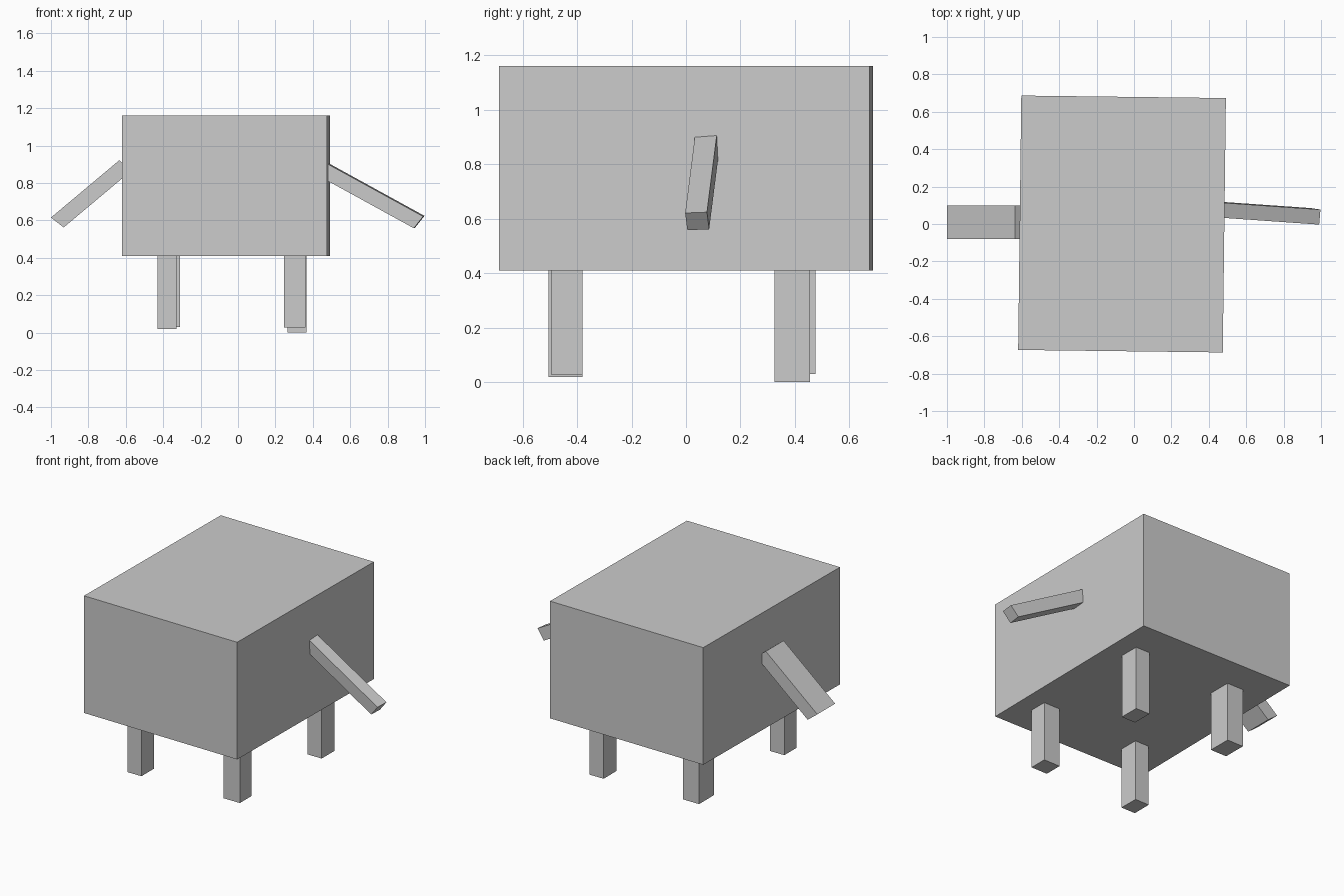
import bpy
import math
from mathutils import Matrix, Vector

default = bpy.data.objects.get("Cube")
if default:
    bpy.data.objects.remove(default, do_unlink=True)

# Single flat colour
grey = bpy.data.materials.new("light_grey")
grey.use_nodes = True
colour = (0.6, 0.6, 0.6, 1)
grey.diffuse_color = colour
grey.node_tree.nodes["Principled BSDF"].inputs["Base Color"].default_value = colour


def slab(name, corner, *edges):
    """Six-sided block spanned by three edge vectors from one corner."""
    edges = [Vector(e) for e in edges]
    centre = Vector(corner) + sum(edges, Vector()) / 2
    bpy.ops.mesh.primitive_cube_add(size=1)
    ob = bpy.context.object
    ob.name = ob.data.name = name
    basis = Matrix(edges).transposed()
    ob.data.transform(Matrix.Translation(centre) @ basis.to_4x4())
    if basis.determinant() < 0:
        ob.data.flip_normals()
    ob.data.materials.append(grey)
    return ob


def box(name, low, high):
    """Upright block between two opposite corners."""
    size = Vector(high) - Vector(low)
    return slab(name, low, (size.x, 0, 0), (0, size.y, 0), (0, 0, size.z))


# Body, turned very slightly about the vertical
body = box("body", (-0.547, -0.68, -0.375), (0.547, 0.68, 0.375))
body.location = (-0.064, 0, 0.785)
body.rotation_euler.z = math.radians(-0.7)

# Four uneven legs, reaching a little into the body
leg_top = 0.43
for name, x0, x1, y0, y1, foot in (
    ("front_left_leg", 0.245, 0.36, -0.495, -0.38, 0.027),
    ("front_right_leg", -0.43, -0.33, -0.505, -0.38, 0.018),
    ("back_left_leg", 0.265, 0.365, 0.325, 0.455, 0),
    ("back_right_leg", -0.425, -0.31, 0.325, 0.475, 0.03),
):
    box(name, (x0, y0, foot), (x1, y1, leg_top))

# Arms slope outward and down from the sides
slab("left_arm", (0.94, 0.005, 0.558),
     (-0.53, 0.037, 0.291), (0.007, 0.08, 0.003), (0.05, -0.008, 0.063))
slab("right_arm", (-1, -0.08, 0.615),
     (0.365, 0, 0.306), (0, 0.18, 0), (0.068, 0, -0.053))
